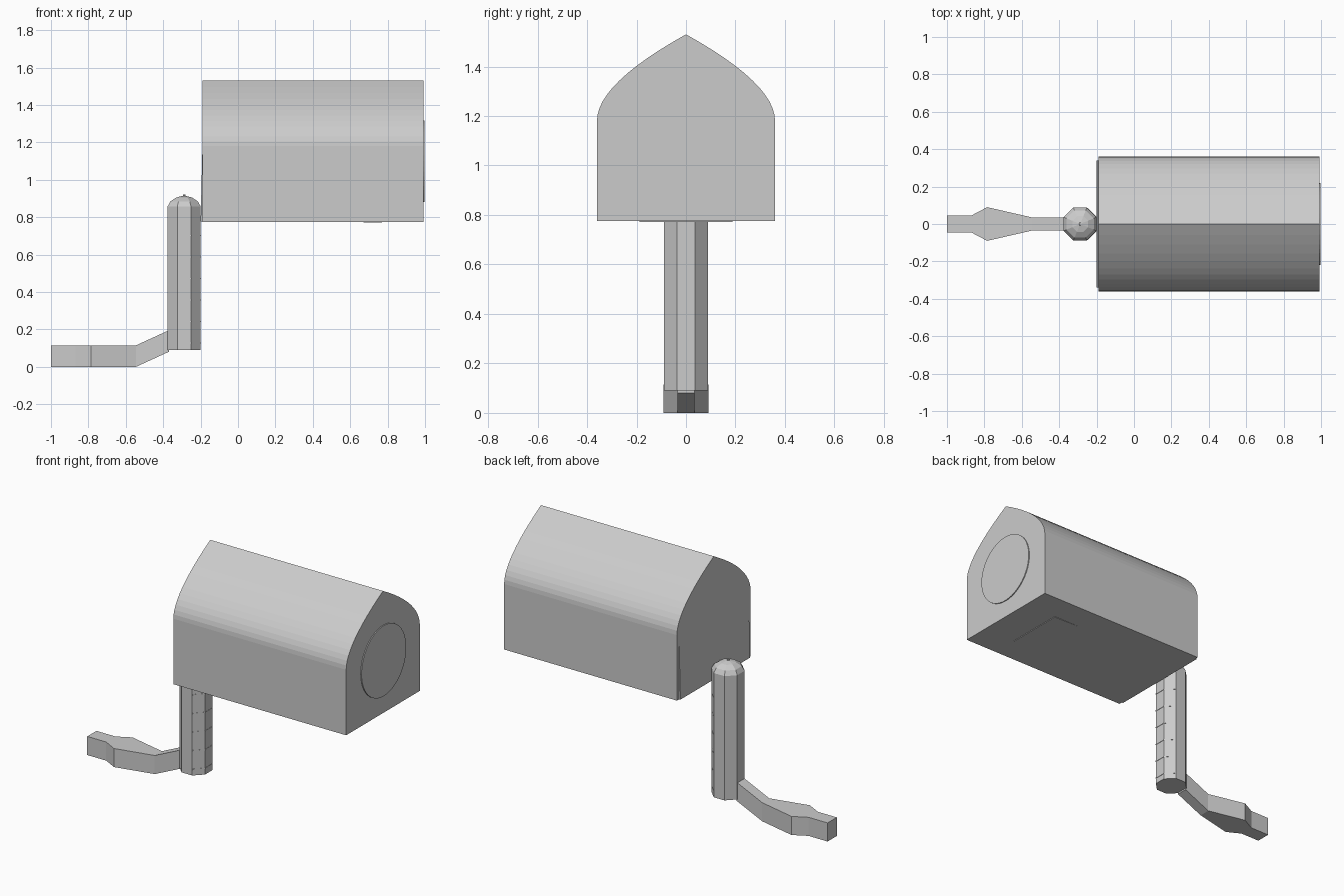
import bpy, bmesh, math
from mathutils import Matrix

if "Cube" in bpy.data.objects:
    bpy.data.objects.remove(bpy.data.objects["Cube"])

grey = bpy.data.materials.new("plain grey")
grey.diffuse_color = (0.6, 0.6, 0.6, 1)
grey.use_nodes = True
grey.node_tree.nodes["Principled BSDF"].inputs["Base Color"].default_value = grey.diffuse_color


def finish(name, bm):
    bmesh.ops.recalc_face_normals(bm, faces=bm.faces)
    me = bpy.data.meshes.new(name)
    bm.to_mesh(me)
    bm.free()
    me.materials.append(grey)
    ob = bpy.data.objects.new(name, me)
    bpy.context.collection.objects.link(ob)
    return ob


def loft(name, rings):
    """Skin a list of equal-length vertex rings and cap both ends."""
    bm = bmesh.new()
    loops = [[bm.verts.new(p) for p in r] for r in rings]
    n = len(loops[0])
    for a, b in zip(loops, loops[1:]):
        for i in range(n):
            j = (i + 1) % n
            bm.faces.new((a[i], a[j], b[j], b[i]))
    bm.faces.new(loops[0])
    bm.faces.new(loops[-1])
    return finish(name, bm)


# Box body with a pointed-arch roof, extruded along x
half = []
for i in range(13):
    t = i / 12
    half.append((0.36 * (1 - t * t),
                 1.18 * (1 - t) ** 2 + 2 * 1.33 * t * (1 - t) + 1.53 * t * t))
arch = [(0.36, 0.775)] + half + [(-y, z) for y, z in reversed(half[:-1])] + [(-0.36, 0.775)]
loft("box_body", [[(x, y, z) for y, z in arch] for x in (-0.19, 0.992)])

# Thin wedge on the post end, thickest at the bottom
loft("back_flap", [[(-0.185, y, 0.776), (-0.2, y, 0.776), (-0.19, y, 1.18)]
                   for y in (-0.34, 0.34)])

# Slightly tilted plate under the body
loft("bottom_plate", [[(0.5, y, 0.776), (0.77, y, 0.771), (0.77, y, 0.78)]
                      for y in (-0.187, 0.187)])

# Round plate on the outer end
bm = bmesh.new()
bmesh.ops.create_cone(bm, cap_ends=True, segments=48, radius1=0.218, radius2=0.218, depth=0.012,
                      matrix=Matrix.Translation((0.992, 0, 1.1)) @ Matrix.Rotation(math.pi / 2, 4, 'Y'))
finish("round_end_plate", bm)


# Octagonal post with a domed top
def octagon(r, z, cx=-0.288):
    r /= math.cos(math.pi / 8)
    return [(cx + r * math.cos((k + 0.5) * math.pi / 4),
             r * math.sin((k + 0.5) * math.pi / 4), z) for k in range(8)]


loft("post", [octagon(r, z) for r, z in
              ((0.088, 0.09), (0.088, 0.858), (0.073, 0.885), (0.042, 0.905), (0.008, 0.914))])
loft("post_tip", [octagon(0.008, 0.905), octagon(0.006, 0.921)])

# Fine bands up the post, showing on the body side
for k in range(6):
    z = 0.125 + 0.115 * k
    loft(f"post_band_{k + 1}", [octagon(0.0865, z, -0.2845), octagon(0.0865, z + 0.006, -0.2845)])

# Bent flag arm: (x, half width, bottom height)
arm = ((-1, 0.045, 0), (-0.87, 0.045, 0), (-0.785, 0.09, 0),
       (-0.545, 0.035, 0), (-0.37, 0.035, 0.08))
loft("bent_arm", [[(x, -w, z), (x, w, z), (x, w, z + 0.115), (x, -w, z + 0.115)]
                  for x, w, z in arm])
